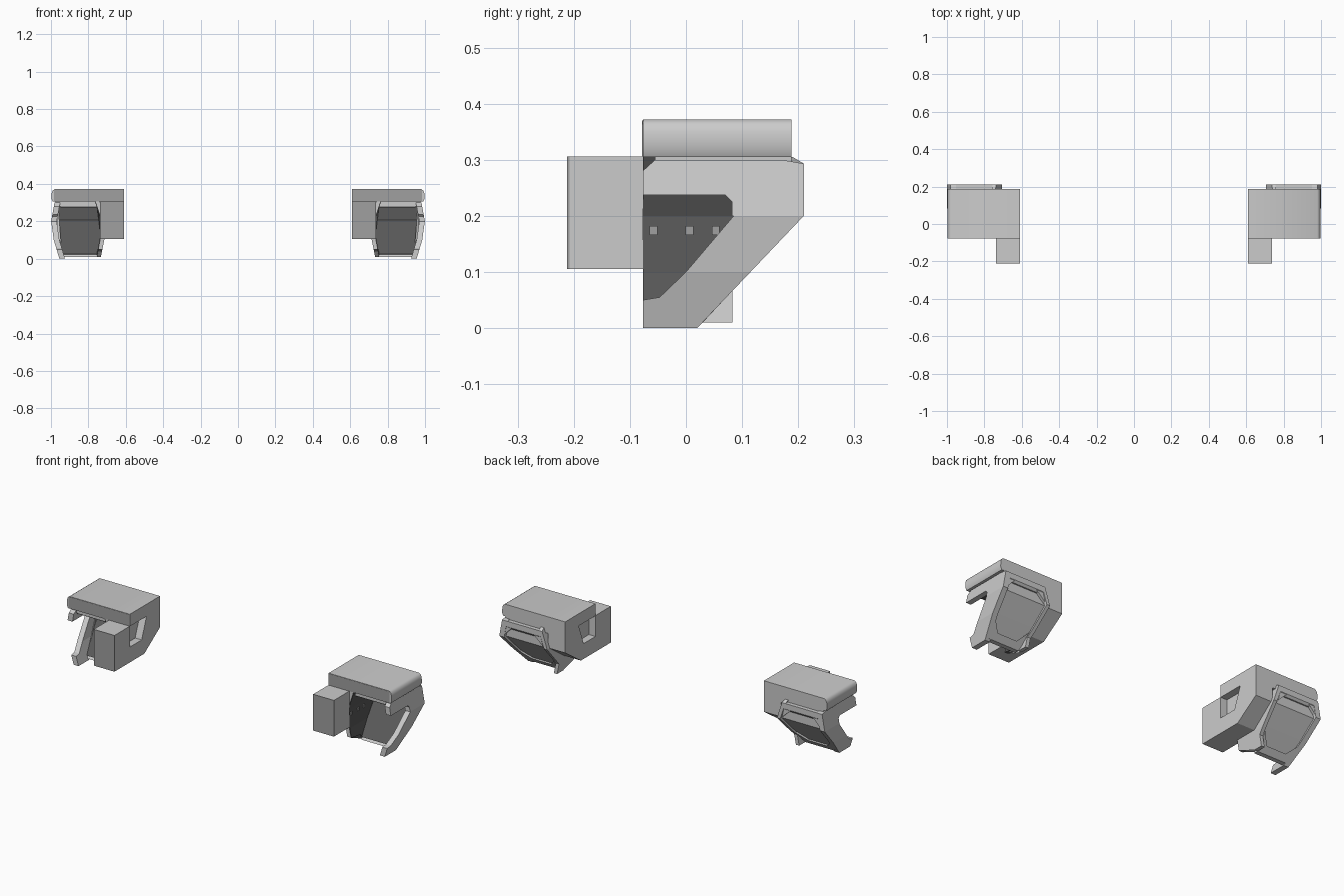
import bpy, bmesh

if "Cube" in bpy.data.objects:
    bpy.data.objects.remove(bpy.data.objects["Cube"])

# Side curves of the barrelled shell: x as a function of height
OUTER = [(0, .955), (.1, .985), (.2, .999), (.305, .98)]
INNER = [(0, .735), (.1, .715), (.2, .705), (.305, .74)]


def grey(name, v):
    m = bpy.data.materials.new(name)
    m.diffuse_color = (v, v, v, 1)
    m.use_nodes = True
    m.node_tree.nodes["Principled BSDF"].inputs["Base Color"].default_value = m.diffuse_color
    return m


DARK = grey("dark_lining", .1)
MID = grey("mid_grey", .35)
PALE = grey("pale_panel", 1.0)


def curve(table, shift=0.0):
    def f(z):
        z = min(max(z, table[0][0]), table[-1][0])
        for (z0, x0), (z1, x1) in zip(table, table[1:]):
            if z <= z1:
                return x0 + (x1 - x0) * (z - z0) / (z1 - z0) + shift
    return f


def const(x):
    return lambda z: x


def solid(name, a, b, mat=None):
    """Closed prism between two matching rings, mirrored to the other side."""
    bm = bmesh.new()
    va = [bm.verts.new(p) for p in a]
    vb = [bm.verts.new(p) for p in b]
    bm.faces.new(va)
    bm.faces.new(vb[::-1])
    n = len(a)
    for i in range(n):
        j = (i + 1) % n
        bm.faces.new((va[i], vb[i], vb[j], va[j]))
    bmesh.ops.triangulate(bm, faces=[f for f in bm.faces if len(f.verts) > 4])
    bmesh.ops.recalc_face_normals(bm, faces=bm.faces)
    me = bpy.data.meshes.new(name)
    bm.to_mesh(me)
    bm.free()
    if mat:
        me.materials.append(mat)
    ob = bpy.data.objects.new(name, me)
    bpy.context.collection.objects.link(ob)
    ob.modifiers.new("mirror", 'MIRROR')
    return ob


def plate(name, pts, xa, xb, mat=None):
    """Side profile (y, z) spanning from curve xa to curve xb."""
    return solid(name, [(xa(z), y, z) for y, z in pts],
                 [(xb(z), y, z) for y, z in pts], mat)


def box(name, x0, x1, y0, y1, z0, z1, mat=None):
    return plate(name, [(y0, z0), (y1, z0), (y1, z1), (y0, z1)],
                 const(x0), const(x1), mat)


def smooth(ob, angle=.7):
    bpy.ops.object.select_all(action='DESELECT')
    ob.select_set(True)
    bpy.context.view_layer.objects.active = ob
    bpy.ops.object.shade_smooth_by_angle(angle=angle)


# Top slab with rounded outer edge
slab = [(.61, .305), (.61, .372), (.98, .372), (.991, .364), (.996, .35),
        (.997, .32), (.99, .305)]
smooth(solid("top_slab", [(x, -.077, z) for x, z in slab],
             [(x, .188, z) for x, z in slab]))
box("slab_front_face", .612, .985, -.078, -.076, .306, .37, MID)
box("slab_underside", .7, .975, -.055, .188, .28, .306)

# Outer claw-shaped side frame: top band, slanted strut and foot
out, inn = curve(OUTER), curve(OUTER, -.03)
claw = {
    "top_band": [(-.077, .237), (.07, .237), (.175, .237), (.175, .3),
                 (-.055, .3), (-.077, .28)],
    "upper_rear": [(.082, .2), (.21, .2), (.21, .293), (.17, .3), (.17, .237),
                   (.07, .237), (.082, .225)],
    "upper_strut": [(.0, .1), (.115, .1), (.21, .2), (.085, .2)],
    "lower_strut": [(-.047, .055), (.072, .055), (.115, .1), (.0, .1)],
    "foot": [(-.077, 0), (.02, 0), (.072, .055), (-.047, .055), (-.077, .05)],
}
for part, pts in claw.items():
    plate("outer_frame_" + part, pts, inn, out)

# Inner side wall in height bands, with a dark lining facing the opening
wall = {
    "lower": [(-.077, .05), (0, .04), (.03, .01), (.083, .01), (.083, .068),
              (.115, .1), (-.077, .1)],
    "middle": [(-.077, .1), (.115, .1), (.21, .2), (-.077, .2)],
    "upper": [(-.077, .2), (.21, .2), (.21, .293), (.19, .305), (-.077, .305)],
}
for part, pts in wall.items():
    plate("inner_wall_" + part, pts, curve(INNER), curve(INNER, .02))
    lining = [(min(y, z * .9 + .01, .18), z) for y, z in pts]
    plate("inner_lining_" + part, lining, curve(INNER, .02),
          curve(INNER, .025), DARK)

# Sloped back panel set in from the frame, dark towards the opening
rear = [(.025, .02), (.11, .11), (.193, .2), (.193, .293)]
front = [(.178, .293), (.178, .207), (.095, .115), (.01, .025)]
left, right = curve(INNER, .02), curve(OUTER, -.02)
plate("back_panel", rear + front, left, right, PALE)
plate("back_lining", front + [(y - .004, z) for y, z in front[::-1]],
      left, right, DARK)
plate("lower_cross_bar", [(.005, .01), (.03, .01), (.058, .04), (.03, .04)],
      left, right)
plate("upper_cross_bar", [(.185, .25), (.2, .25), (.21, .262), (.21, .293),
                          (.185, .293)], left, right)
box("ceiling_lining", .74, .95, -.05, .18, .274, .281, DARK)

# Corner fillers that give the recessed panel its six-sided outline
for name, tab, s in (("inner", INNER, 1), ("outer", OUTER, -1)):
    x = curve(tab)
    for part, (y0, z0), (y1, z1) in (("lower", (.03, .01), (.1, .085)),
                                     ("upper", (.208, .29), (.208, .21))):
        tri = [(x(z0) + s * .02, y0, z0), (x(z0) + s * .085, y0, z0),
               (x(z1) + s * .025, y1, z1)]
        solid(f"{name}_{part}_corner", tri, [(a, b - .022, c) for a, b, c in tri])

# Inner housing: rear post, low sill and a recessed web between them
post = [(.05, .105), (.188, .2), (.188, .306), (.07, .306), (.03, .2),
        (.0, .105)]
plate("housing_rear_post", post, const(.61), const(.715))
box("housing_sill", .61, .715, -.077, .03, .105, .19)
box("housing_recessed_web", .65, .715, -.077, .08, .18, .306)

# Block reaching forward from the housing, with a darker front
box("front_block", .61, .737, -.208, -.077, .105, .306)
box("front_block_face", .61, .737, -.212, -.208, .105, .306, MID)

# Small tabs on the inside wall
for i, y in enumerate((-.058, .006, .053)):
    box(f"wall_tab_{i + 1}", .72, .738, y - .007, y + .007, .166, .182, MID)
